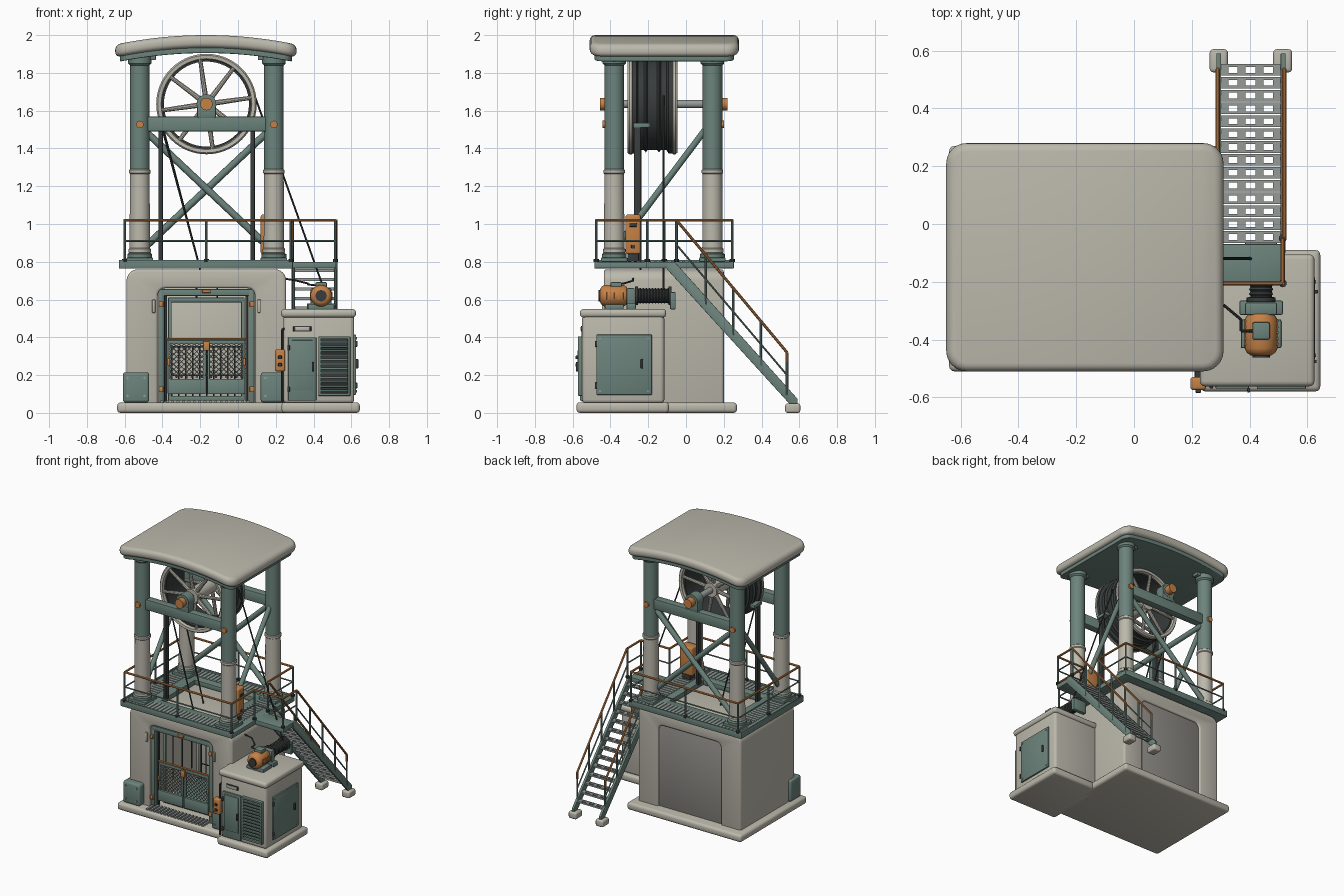
import bpy, bmesh, math
from mathutils import Matrix, Vector

if "Cube" in bpy.data.objects:
    bpy.data.objects.remove(bpy.data.objects["Cube"])

def mat(name, c):
    m = bpy.data.materials.new(name); m.diffuse_color = (*c, 1); return m
GREEN = mat("green_paint", (.15, .23, .20)); CREAM = mat("cream_concrete", (.50, .48, .41))
ORANGE = mat("orange_paint", (.56, .22, .06)); DARK = mat("dark_metal", (.04, .045, .045))
STEEL = mat("steel", (.30, .33, .31)); PANEL = mat("grey_panel", (.27, .26, .24))

def finish(bm, name, m, bev=0, seg=2):
    bmesh.ops.recalc_face_normals(bm, faces=bm.faces[:])
    if bev:
        es = [e for e in bm.edges if e.is_manifold and e.calc_face_angle(0) > .6]
        bmesh.ops.bevel(bm, geom=es, offset=bev, segments=seg, profile=.5, affect='EDGES', clamp_overlap=True)
    for f in bm.faces: f.smooth = True
    for e in bm.edges:
        if e.is_manifold and e.calc_face_angle(0) > .6: e.smooth = False
    me = bpy.data.meshes.new(name); bm.to_mesh(me); bm.free(); me.materials.append(m)
    o = bpy.data.objects.new(name, me); bpy.context.collection.objects.link(o); return o

def boxes(name, m, lst, bev=.004, seg=2):
    bm = bmesh.new()
    for a, b, c, d, e, f in lst:
        bmesh.ops.create_cube(bm, size=1, matrix=Matrix.Translation(((a+b)/2, (c+d)/2, (e+f)/2)) @ Matrix.Diagonal((b-a, d-c, f-e, 1)))
    return finish(bm, name, m, bev, seg)

def rods(name, m, lst, r, n=10, r2=None):
    bm = bmesh.new()
    for p, q in lst:
        p, q = Vector(p), Vector(q); d = q - p
        M = Matrix.Translation((p+q)/2) @ Vector((0, 0, 1)).rotation_difference(d).to_matrix().to_4x4()
        bmesh.ops.create_cone(bm, cap_ends=True, segments=n, radius1=r, radius2=r2 or r, depth=d.length, matrix=M)
    return finish(bm, name, m)

def path(pts): return list(zip(pts[:-1], pts[1:]))

def rounded(pts, n=6):
    out = []                                  # (u, v, corner radius)
    for i, (u, v, r) in enumerate(pts):
        c = Vector((u, v))
        if not r: out.append(c); continue
        a = c + (Vector(pts[i-1][:2]) - c).normalized()*r
        b = c + (Vector(pts[(i+1) % len(pts)][:2]) - c).normalized()*r
        for k in range(n+1):
            t = k/n*math.pi/2
            out.append(c + (a-c)*(1-math.sin(t)) + (b-c)*(1-math.cos(t)))
    return out

def prism(name, m, pts, axis, spans, bev=0, seg=2):
    bm = bmesh.new(); put = {'x': lambda u, v, h: (h, u, v), 'y': lambda u, v, h: (u, h, v), 'z': lambda u, v, h: (u, v, h)}[axis]
    for a, b in spans:
        A, B = ([bm.verts.new(put(u, v, h)) for u, v in pts] for h in (a, b))
        bm.faces.new(A); bm.faces.new(B[::-1])
        for i in range(len(A)): bm.faces.new((A[i-1], A[i], B[i], B[i-1]))
    return finish(bm, name, m, bev, seg)

def lathe(name, m, prof, origins, axis='z', n=32, ring=False):
    bm = bmesh.new()
    for o in origins:
        R = []
        for r, h in prof:
            cs = [(r*math.cos(t*math.tau/n), r*math.sin(t*math.tau/n)) for t in range(n)]
            R.append([bm.verts.new(Vector(o) + Vector((c, s, h) if axis == 'z' else (c, h, s))) for c, s in cs])
        for i in range(0 if ring else 1, len(R)):
            for k in range(n): bm.faces.new((R[i-1][k-1], R[i-1][k], R[i][k], R[i][k-1]))
        if not ring: bm.faces.new(R[0]); bm.faces.new(R[-1])
    return finish(bm, name, m)

def arch_slab(name, m, x0, x1, y0, y1, z0, z1, rise, corner, bev):
    o = prism(name, m, rounded([(x0, y0, corner), (x1, y0, corner), (x1, y1, corner), (x0, y1, corner)]), 'z', [(z0, z1)], bev, 4)
    bm = bmesh.new(); bm.from_mesh(o.data)
    for i in range(1, 24):
        bmesh.ops.bisect_plane(bm, geom=bm.verts[:]+bm.edges[:]+bm.faces[:], plane_co=(x0+(x1-x0)*i/24, 0, 0), plane_no=(1, 0, 0))
    for v in bm.verts: v.co.z -= rise*((v.co.x+.17)/.48)**2
    bm.to_mesh(o.data); bm.free()

CX, YF, YB = -.167, -.38, .14
COLX = (-.52, .19)

# Plinths and shaft building
boxes("main_plinth", CREAM, [(-.64, .30, -.51, .27, 0, .055)], .018, 3)
boxes("machine_plinth", CREAM, [(.23, .645, -.58, -.09, 0, .056)], .018, 3)
prism("shaft_building", CREAM, rounded([(-.59, .04, 0), (-.59, .76, .06), (.255, .76, .06), (.255, .04, 0), (.09, .04, 0),
      (.09, .66, .04), (-.425, .66, .04), (-.425, .04, 0)]), 'y', [(-.435, .20)], .014, 3)
boxes("rear_panel", PANEL, [(-.43, .095, .165, .187, .04, .665)])
boxes("inner_back_wall", CREAM, [(-.43, .095, .12, .165, .04, .665)])
boxes("corner_guards", GREEN, [(-.61, -.47, -.485, -.36, .055, .215), (.12, .265, -.485, -.36, .055, .215)], .015, 3)
rods("guard_bolts", STEEL, [((x, -.492, z), (x, -.48, z)) for x in (-.585, -.495, .145, .235) for z in (.09, .185)], .007, 8)

# Doorway frame, threshold and lamp
boxes("door_frame", GREEN, [(-.422, -.39, -.425, -.37, .055, .655), (.055, .087, -.425, -.37, .055, .655), (-.422, .087, -.425, -.37, .62, .655)])
boxes("door_guides", DARK, [(-.388, -.375, -.40, -.38, .06, .62), (.04, .053, -.40, -.38, .06, .62)], .002)
boxes("threshold_grate", STEEL, [(-.41+i*.0285, -.395+i*.0285, -.495, -.40, .055, .066) for i in range(17)], 0)
boxes("frame_brackets", ORANGE, [(x, x+.025, -.437, -.42, z, z+.03) for x in (-.42, .062) for z in (.11, .56)])
boxes("door_plates", CREAM, [(-.455, -.437, -.445, -.43, .53, .60), (.102, .12, -.445, -.43, .53, .60)])
boxes("door_lamp", ORANGE, [(-.19, -.145, -.44, -.42, .635, .652)])

# Lift cage with mesh gates
boxes("cage_frame", GREEN, [(-.37, .035, -.35, .08, .065, .09), (-.37, .035, -.35, .08, .585, .61)] +
      [(x, x+.018, y, y+.018, .08, .60) for x in (-.37, .017) for y in (-.35, .062)])
rods("cage_back_bars", DARK, [((-.35+i*.037, .07, .09), (-.35+i*.037, .07, .35)) for i in range(11)] + [((-.36, .07, z), (.03, .07, z)) for z in (.2, .35)] +
     [((x, y, .2), (x, y, .59)) for x in (-.36, .025) for y in (-.25, -.14, -.03)], .004, 6)
rods("cage_ropes", DARK, [((x, -.1, .60), (x, -.1, .66)) for x in (-.22, -.11)], .005, 6)
gates = [(-.372, -.172), (-.162, .038)]
bars, mesh, zl, zh = [], [], .185, .375
for a, b in gates:
    bars += [(a, b, -.405, -.385, .10, .18), (a, b, -.40, -.385, .365, .385), (a, a+.013, -.40, -.385, .1, .38), (b-.013, b, -.40, -.385, .1, .38)]
    h, s = zh-zl, -(zh-zl)+.015
    while s < b-a:
        xa, xb = max(a, a+s), min(b, a+s+h)
        za, zb = zl+xa-a-s, zl+xb-a-s
        mesh += [((xa, -.393, za), (xb, -.393, zb)), ((a+b-xa, -.39, za), (a+b-xb, -.39, zb))]
        s += .027
boxes("gate_panels", GREEN, bars, .003)
rods("gate_mesh", STEEL, mesh, .0025, 5)
rods("gate_top_rail", ORANGE, [((-.375, -.393, .39), (.04, -.393, .39))], .007)
boxes("gate_latch", ORANGE, [(-.185, -.15, -.415, -.40, .33, .38), (-.375, -.36, -.41, -.40, .25, .29), (.026, .041, -.41, -.40, .25, .29)])

# Deck, landing and grating
boxes("deck", GREEN, [(-.625, -.41, -.48, .25, .765, .80), (.075, .29, -.48, .25, .765, .80), (-.42, .08, -.48, -.31, .765, .80),
      (-.42, .08, .08, .25, .765, .80), (.28, .52, -.21, -.07, .765, .80)], .004)
boxes("deck_grating", STEEL, [(-.60+i*.03, -.585+i*.03, y, y+.10, .798, .804) for i in range(29) for y in (-.465, .135)] +
      [(x, x+.10, -.32+i*.03, -.305+i*.03, .798, .804) for i in range(15) for x in (-.59, .13)], 0)
boxes("deck_kerb", GREEN, [(-.625, .29, -.485, -.475, .765, .81), (-.63, -.62, -.48, .25, .765, .81), (-.625, .29, .243, .253, .765, .81)], .002)

# Guard rails around deck and landing
runs = [[(.28, -.21), (.28, -.475), (-.60, -.475), (-.60, .245), (.28, .245), (.28, -.05)], [(.28, -.205), (.515, -.205), (.515, -.05)]]
at = lambda z: [((*p, z), (*q, z)) for r in runs for p, q in path(r)]
rods("guard_top_rails", ORANGE, at(1.02), .0075)
rods("guard_mid_rails", GREEN, at(.91), .005, 8)
posts = [(x, y) for x in (-.60, CX, .28) for y in (-.475, .245)] + [(-.60, -.115), (.28, -.205), (.28, -.05), (.515, -.205), (.515, -.05)]
rods("guard_posts", GREEN, [((*p, .80), (*p, 1.02)) for p in posts], .007)
rods("post_feet", DARK, [((*p, .80), (*p, .815)) for p in posts], .014)

# Columns with feet, rings and capitals
cols = [(x, y, 0) for x in COLX for y in (YF, YB)]
lathe("columns", GREEN, [(.066, .80), (.066, .84), (.052, .85), (.052, 1.84), (.062, 1.85), (.062, 1.90)], cols)
lathe("column_rings", CREAM, [(.054, .845), (.059, .85), (.059, .868), (.054, .873), (.052, 1.265), (.057, 1.27), (.057, 1.285), (.052, 1.29)], cols)
boxes("column_bases", GREEN, [(x-.07, x+.07, y-.07, y+.07, .80, .822) for x, y, _ in cols])
boxes("capital_brackets", GREEN, [(x-.085, x+.085, y-.025, y+.025, 1.868, 1.895) for x, y, _ in cols])
arch_slab("arched_roof", CREAM, -.65, .31, -.51, .28, 1.932, 2.0, .05, .07, .028)
arch_slab("roof_ceiling", GREEN, -.625, .285, -.485, .255, 1.905, 1.94, .05, .05, .005)

# Cross beams, braces and bolts
boxes("wheel_beams", GREEN, [(COLX[0]+.03, COLX[1]-.03, y-.028, y+.028, 1.49, 1.568) for y in (YF, YB)], .006)
rods("beam_bolts", ORANGE, [((x, y+s*.045, 1.527), (x, y+s*.062, 1.527)) for x in COLX for y, s in ((YF, -1), (YB, 1))], .02, 16)
rods("rear_braces", GREEN, [((COLX[0]+.02, YB, 1.50), (COLX[1]-.02, YB-.02, .87)), ((COLX[1]-.02, YB, 1.50), (COLX[0]+.02, YB+.02, .87))], .019, 12)
rods("side_braces", GREEN, [((x, YB-.03, 1.51), (x, YF+.03, .90)) for x in COLX], .017, 12)

# Headgear wheel
WZ = 1.635; wy = -.178
o = [(CX, wy, WZ)]
for s, nm in ((-1, "front"), (1, "rear")):
    lathe(nm+"_wheel_rim", CREAM, [(.235, s*.11), (.24, s*.13), (.258, s*.132), (.266, s*.122), (.266, s*.108), (.25, s*.10)], o, 'y', 56, True)
lathe("wheel_drum", DARK, [(.225, -.108), (.262, -.108), (.262, -.085), (.243, -.075), (.243, -.045), (.256, -.035), (.243, -.025), (.243, .025),
      (.256, .035), (.243, .045), (.243, .075), (.262, .085), (.262, .108), (.225, .108)], o, 'y', 56, True)
sp = []
for i in range(8):
    t = math.radians(8+45*i); c, s = math.cos(t), math.sin(t)
    sp += [((CX+.03*c, wy+y*.9, WZ+.03*s), (CX+.242*c, wy+y, WZ+.242*s)) for y in (-.115, .115)]
rods("wheel_spokes", CREAM, sp, .015, 10, .011)
rods("wheel_hub", CREAM, [((CX, wy-.13, WZ), (CX, wy+.13, WZ))], .052, 24)
rods("wheel_axle", STEEL, [((CX, -.44, WZ), (CX, .21, WZ))], .022, 20)
rods("axle_bearings", GREEN, [((CX, y-.035, WZ), (CX, y+.035, WZ)) for y in (YF, YB)], .052, 24)
boxes("bearing_blocks", GREEN, [(CX-.05, CX+.05, y-.033, y+.033, 1.56, 1.63) for y in (YF, YB)], .008)
rods("axle_caps", ORANGE, [((CX, -.455, WZ), (CX, -.415, WZ)), ((CX, .175, WZ), (CX, .22, WZ))], .033, 24)

# Guide rails and ropes
boxes("guide_rails", DARK, [(x-.012, x+.012, -.275, -.24, .79, 1.53) for x in (-.41, .077)], .003)
boxes("guide_rail_caps", GREEN, [(x-.02, x+.02, -.28, -.19, 1.51, 1.535) for x in (-.41, .077)])
rods("hoist_ropes", DARK, [((-.40, -.24, 1.50), (-.20, -.24, .76)), ((.088, -.12, 1.68), (.455, -.12, .655)), ((-.40, -.12, 1.52), (-.20, -.12, .76))], .005, 8)

# Deck control cabinet
boxes("deck_cabinet", ORANGE, [(.12, .225, -.32, -.24, .84, 1.05)], .012, 3)
boxes("cabinet_details", DARK, [(.222, .229, -.30, -.26, .985, 1.005), (.222, .229, -.29, -.27, .87, .89), (.14, .205, -.31, -.25, .80, .845)], .002)

# Machine house with doors and louvres
boxes("machine_house", CREAM, [(.24, .615, -.55, -.115, .05, .52)], .02, 3)
boxes("machine_house_cap", CREAM, [(.228, .625, -.562, -.105, .505, .55)], .018, 3)
boxes("house_front_door", GREEN, [(.265, .415, -.562, -.54, .065, .40), (.282, .398, -.57, -.56, .12, .385)])
boxes("louvre_frame", GREEN, [(.425, .44, -.572, -.54, .09, .405), (.58, .595, -.572, -.54, .09, .405), (.425, .595, -.572, -.54, .39, .405), (.425, .595, -.572, -.54, .09, .105)])
boxes("louvre_back", DARK, [(.435, .585, -.554, -.54, .10, .40)], 0)
boxes("louvre_slats", GREEN, [(.438, .582, -.57, -.552, .112+i*.0235, .123+i*.0235) for i in range(12)], .002)
boxes("house_side_door", GREEN, [(.61, .626, -.475, -.18, .095, .415)], .006)
rods("side_door_bolts", STEEL, [((.62, y, z), (.63, y, z)) for y in (-.455, -.2) for z in (.115, .395)], .006, 8)
boxes("door_handles", DARK, [(.625, .637, -.24, -.228, .235, .285), (.392, .402, -.583, -.568, .22, .27)], .003)
boxes("door_hinges", DARK, [(.262, .274, -.57, -.555, z, z+.03) for z in (.11, .33)] + [(.62, .632, -.482, -.47, z, z+.03) for z in (.13, .35)], .002)
boxes("name_plate", DARK, [(.292, .388, -.556, -.54, .43, .46)], .003)
boxes("name_plate_face", CREAM, [(.30, .38, -.559, -.55, .436, .454)], .002)

# Call box with conduit
boxes("call_box", ORANGE, [(.195, .25, -.575, -.53, .22, .335)], .01, 3)
boxes("call_buttons", DARK, [(.213, .232, -.585, -.57, z, z+.018) for z in (.245, .285)], .003)
rods("call_conduit", DARK, path([(.235, -.545, .06), (.235, -.545, .22)]) + path([(.235, -.545, .33), (.235, -.545, .44), (.25, -.53, .45)]), .007)
boxes("call_bracket", DARK, [(.21, .25, -.54, -.43, .25, .30)])

# Winch: motor, gearbox and drum
mo = [(.44, 0, .62)]
lathe("motor_body", ORANGE, [(.035, -.455), (.05, -.445), (.057, -.43), (.057, -.33), (.045, -.312)], mo, 'y', 28)
lathe("motor_grille", DARK, [(.03, -.462), (.03, -.45)], mo, 'y', 20)
boxes("motor_fins", ORANGE, [(.38, .50, -.42+i*.02, -.412+i*.02, .60, .64) for i in range(5)], .002)
boxes("winch_mounts", GREEN, [(.37, .51, -.43, -.33, .548, .575), (.365, .515, -.315, -.265, .548, .58), (.385, .495, -.315, -.272, .57, .66), (.385, .495, -.085, -.055, .548, .64), (.41, .47, -.40, -.34, .66, .692)], .006)
lathe("winch_drum", DARK, [(.05, -.27), (.05, -.255), (.037, -.252), (.037, -.095), (.05, -.092), (.05, -.078)], mo, 'y', 28)
lathe("drum_rope", DARK, [(.042 if i % 2 else .036, -.25+i*.008) for i in range(20)], mo, 'y', 20)
rods("power_cable", DARK, path([(.25, -.28, .71), (.31, -.28, .70), (.37, -.33, .685), (.37, -.37, .68), (.415, -.37, .675)]), .005, 8)

# Stairs with handrails and feet
SY, SZ, EY, EZ = -.08, .79, .565, .07
st = lambda y: SZ+(EZ-SZ)*(y-SY)/(EY-SY)
prism("stair_stringers", GREEN, [Vector(p) for p in ((-.10, .80), (-.06, .80), (.59, .075), (.59, .04), (.555, .04), (-.10, .76))], 'x', [(.285, .302), (.508, .525)], .002)
tr = []
for i in range(14):
    y = -.045+i*.0445; z = st(y)+.012
    tr += [(.30, .51, y-.02, y-.010, z-.016, z), (.30, .51, y+.010, y+.02, z-.012, z)]
    tr += [(x, x+.028, y-.012, y+.012, z-.010, z-.001) for x in (.30, .358, .421, .482)]
boxes("stair_treads", STEEL, tr, 0)
boxes("stair_feet", CREAM, [(.262, .325, .525, .605, 0, .05), (.482, .547, .525, .605, 0, .05)], .012, 3)
hr, mr, sp = [], [], []
rz = lambda y: 1.02-.70*(y+.05)/.585
for x in (.29, .52):
    hr += path([(x, -.05, 1.02), (x, .535, .32), (x, .535, .27)])
    mr.append(((x, -.05, .89), (x, .535, .20)))
    sp += [((x, y, st(y)-.01), (x, y, rz(y))) for y in (.105, .25, .395, .535)]
rods("stair_handrails", ORANGE, hr, .0075)
rods("stair_mid_rails", GREEN, mr, .005, 8)
rods("stair_posts", GREEN, sp, .007)

for m in bpy.data.materials:
    if m.users and not m.is_grease_pencil:
        m.use_nodes = True
        m.node_tree.nodes["Principled BSDF"].inputs["Base Color"].default_value = m.diffuse_color
